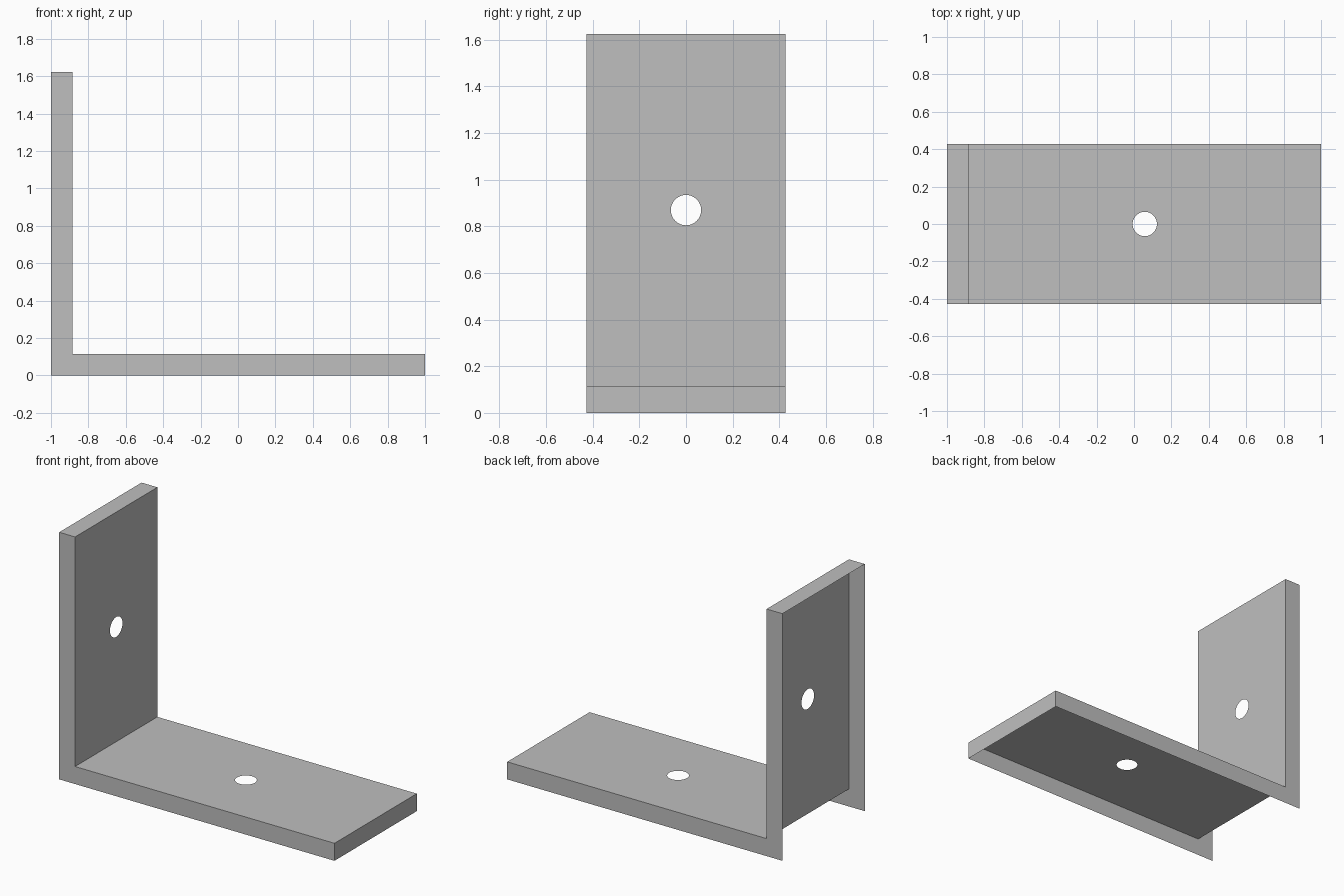
import bpy, bmesh
from math import cos, sin, tau
from mathutils import Vector

cube = bpy.data.objects.get("Cube")
if cube:
    bpy.data.objects.remove(cube, do_unlink=True)

# Overall sizes of the angle bracket
L, W, H, T = 1.0, 0.427, 1.623, 0.115
INNER = -L + T
HOLE_R, HOLE_SIDES = 0.065, 48

grey = bpy.data.materials.new("plain_grey")
grey.use_nodes = True
colour = (0.52, 0.52, 0.52, 1)
grey.diffuse_color = colour
grey.node_tree.nodes["Principled BSDF"].inputs["Base Color"].default_value = colour


def sheet(name, outline, facing, drilled=False):
    """Thin flat sheet from an outline, with an optional round hole in its middle."""
    facing = Vector(facing)
    outline = [Vector(p) for p in outline]
    loops = [outline]
    if drilled:
        centre = sum(outline, Vector()) / len(outline)
        u = Vector((0, 1, 0))
        v = facing.cross(u)
        angles = [tau * i / HOLE_SIDES for i in range(HOLE_SIDES)]
        loops.append([centre + HOLE_R * (u * cos(a) + v * sin(a)) for a in angles])
    bm = bmesh.new()
    edges = []
    for loop in loops:
        verts = [bm.verts.new(p) for p in loop]
        if drilled:
            edges += [bm.edges.new((a, b)) for a, b in zip(verts, verts[1:] + verts[:1])]
        else:
            bm.faces.new(verts)
    if drilled:
        bmesh.ops.triangle_fill(bm, edges=edges, use_beauty=True, normal=facing)
    bm.normal_update()
    bmesh.ops.reverse_faces(bm, faces=[f for f in bm.faces if f.normal.dot(facing) < 0])
    mesh = bpy.data.meshes.new(name)
    bm.to_mesh(mesh)
    bm.free()
    mesh.materials.append(grey)
    obj = bpy.data.objects.new(name, mesh)
    bpy.context.collection.objects.link(obj)


def strip(a, b):
    """Rectangle spanning the full width between two (x, z) points."""
    return [(a[0], -W, a[1]), (b[0], -W, b[1]), (b[0], W, b[1]), (a[0], W, a[1])]


# Drilled inner faces; the outer back and underside stay open
sheet("upright_plate", strip((INNER, T), (INNER, H)), (1, 0, 0), drilled=True)
sheet("base_plate", strip((INNER, T), (L, T)), (0, 0, 1), drilled=True)

# End lips
sheet("top_lip", strip((-L, H), (INNER, H)), (0, 0, 1))
sheet("base_end_lip", strip((L, 0), (L, T)), (1, 0, 0))

# L-shaped side lips
profile = [(-L, 0), (L, 0), (L, T), (INNER, T), (INNER, H), (-L, H)]
for name, side in (("front_side_lip", -1), ("back_side_lip", 1)):
    sheet(name, [(x, side * W, z) for x, z in profile], (0, side, 0))
